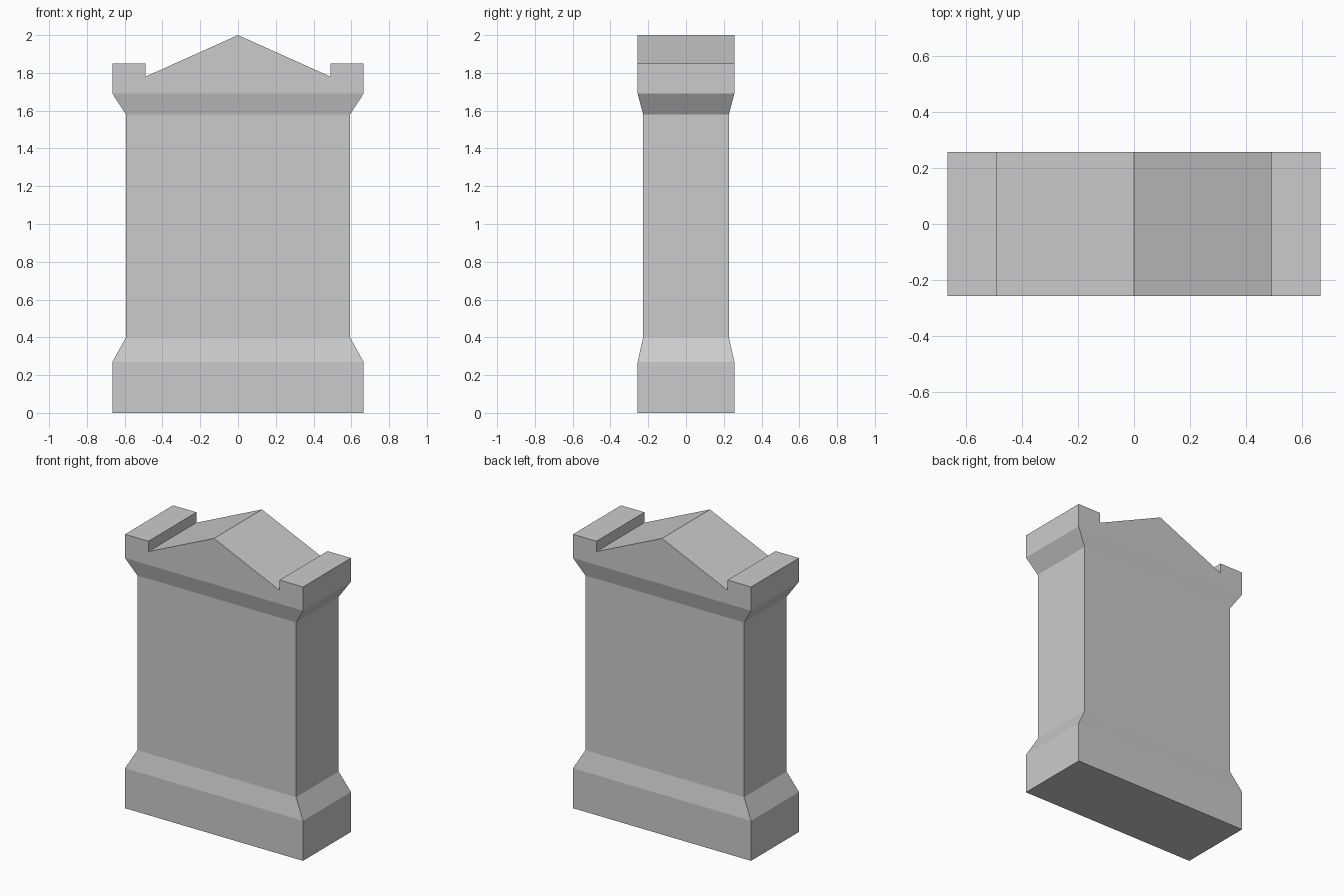
import bpy, bmesh

if "Cube" in bpy.data.objects:
    bpy.data.objects.remove(bpy.data.objects["Cube"])

WIDE = (0.665, 0.256)    # half width and half depth of plinth and crown
SHAFT = (0.593, 0.227)   # half width and half depth of the shaft

bm = bmesh.new()


def ring(size, z):
    x, y = size
    return [bm.verts.new((sx * x, sy * y, z))
            for sx, sy in ((-1, -1), (1, -1), (1, 1), (-1, 1))]


# Plinth, shaft and flared cornice: rectangles stacked up the height
levels = [(WIDE, 0), (WIDE, 0.27), (SHAFT, 0.40), (SHAFT, 1.58), (WIDE, 1.69)]
rings = [ring(size, z) for size, z in levels]
bm.faces.new(rings[0][::-1])
for low, high in zip(rings, rings[1:]):
    for i in range(4):
        j = (i + 1) % 4
        bm.faces.new((low[i], low[j], high[j], high[i]))

# Crown: end blocks and central gable, mirrored outline run front to back
half = [(WIDE[0], 1.85), (0.49, 1.85), (0.49, 1.78)]
outline = half + [(0, 2.0)] + [(-x, z) for x, z in reversed(half)]
front, back = ([bm.verts.new((x, y, z)) for x, z in outline]
               for y in (-WIDE[1], WIDE[1]))
top = rings[-1]
front = [top[1]] + front + [top[0]]
back = [top[2]] + back + [top[3]]
bm.faces.new(front)
bm.faces.new(back[::-1])
for i in range(len(front) - 1):
    bm.faces.new((front[i], back[i], back[i + 1], front[i + 1]))

bmesh.ops.recalc_face_normals(bm, faces=bm.faces[:])
mesh = bpy.data.meshes.new("stone_altar")
bm.to_mesh(mesh)
bm.free()
bpy.context.collection.objects.link(bpy.data.objects.new("stone_altar", mesh))
